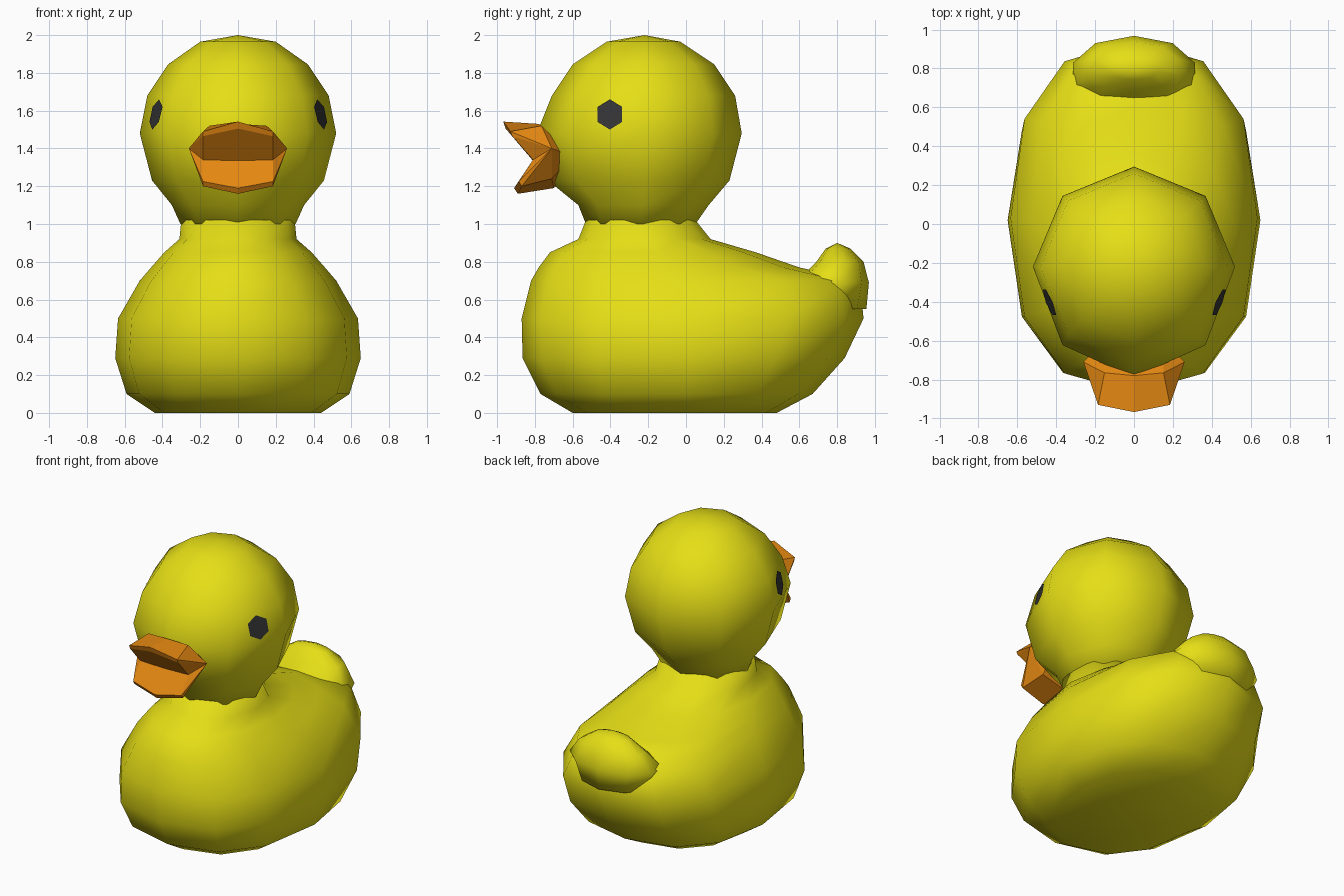
import bpy, bmesh, math
from mathutils import Vector
from mathutils.bvhtree import BVHTree

if "Cube" in bpy.data.objects:
    bpy.data.objects.remove(bpy.data.objects["Cube"])


def material(name, rgb):
    m = bpy.data.materials.new(name)
    m.diffuse_color = (*rgb, 1)
    m.use_nodes = True
    m.node_tree.nodes["Principled BSDF"].inputs["Base Color"].default_value = m.diffuse_color
    return m


YELLOW = material("yellow", (0.79, 0.735, 0.008))
ORANGE = material("orange", (0.79, 0.25, 0.006))
DARK = material("dark_grey", (0.035, 0.035, 0.037))


def finish(bm, name, mat, smooth=False, closed=True):
    bmesh.ops.remove_doubles(bm, verts=bm.verts[:], dist=1e-4)
    if closed:
        bmesh.ops.recalc_face_normals(bm, faces=bm.faces[:])
    for f in bm.faces:
        f.smooth = smooth
    me = bpy.data.meshes.new(name)
    bm.to_mesh(me)
    me.materials.append(mat)
    ob = bpy.data.objects.new(name, me)
    bpy.context.collection.objects.link(ob)
    return ob


def loft(name, rings, sides, mat):
    """Stack of horizontal rings: (z, front y, back y, half width, widest y, roundness)."""
    bm = bmesh.new()
    rows = []
    for z, front, back, half, mid, power in rings:
        row = []
        for i in range(sides):
            a = 2 * math.pi * i / sides - math.pi / 2
            c, s = math.cos(a), math.sin(a)
            x = math.copysign(abs(c) ** (2 / power), c) * half
            r = (back - mid) if s > 0 else (mid - front)
            y = mid + math.copysign(abs(s) ** (2 / power), s) * r
            row.append(bm.verts.new((x, y, z)))
        rows.append(row)
    for lo, hi in zip(rows, rows[1:]):
        for i in range(sides):
            j = (i + 1) % sides
            bm.faces.new((lo[i], lo[j], hi[j], hi[i]))
    bm.faces.new(rows[0][::-1])
    bm.faces.new(rows[-1])
    bmesh.ops.recalc_face_normals(bm, faces=bm.faces[:])
    return finish(bm, name, mat, smooth=True)


# Body, from flat base up to the neck
loft("body", [
    (0.00, -0.60, 0.48, 0.44, 0.00, 2.3),
    (0.10, -0.77, 0.67, 0.59, 0.00, 2.4),
    (0.29, -0.865, 0.84, 0.65, 0.02, 2.4),
    (0.50, -0.87, 0.94, 0.635, 0.03, 2.4),
    (0.70, -0.82, 0.92, 0.52, 0.00, 2.3),
    (0.77, -0.78, 0.60, 0.46, -0.08, 2.2),
    (0.85, -0.72, 0.37, 0.39, -0.15, 2.1),
    (0.92, -0.57, 0.13, 0.31, -0.22, 2),
    (1.02, -0.53, 0.05, 0.30, -0.24, 2)], 12, YELLOW)

# Upturned tail
loft("tail", [
    (0.55, 0.50, 0.955, 0.28, 0.70, 2),
    (0.69, 0.58, 0.968, 0.33, 0.76, 2.1),
    (0.80, 0.69, 0.94, 0.24, 0.80, 2.1),
    (0.87, 0.74, 0.87, 0.13, 0.80, 2),
    (0.90, 0.80, 0.80, 0.00, 0.80, 2)], 10, YELLOW)

# Head
head = loft("head", [
    (1.00, -0.53, 0.05, 0.305, -0.24, 2),
    (1.10, -0.57, 0.12, 0.35, -0.23, 2),
    (1.23, -0.73, 0.23, 0.455, -0.22, 2),
    (1.48, -0.79, 0.295, 0.52, -0.22, 2),
    (1.68, -0.71, 0.26, 0.48, -0.22, 2),
    (1.845, -0.60, 0.15, 0.37, -0.22, 2),
    (1.965, -0.42, -0.03, 0.20, -0.22, 2),
    (2.00, -0.22, -0.22, 0.00, -0.22, 2)], 8, YELLOW)

# Open beak: middle section, mirrored side sections, then a point at each cheek
middle = [(-0.78, 1.53), (-0.967, 1.542), (-0.955, 1.505), (-0.81, 1.335),
          (-0.91, 1.19), (-0.89, 1.16), (-0.70, 1.19), (-0.60, 1.36)]
side = [(-0.765, 1.52), (-0.93, 1.49), (-0.92, 1.465), (-0.81, 1.34),
        (-0.885, 1.225), (-0.87, 1.20), (-0.71, 1.24), (-0.60, 1.36)]
cheek = [(-0.71, 1.40)] * 8
sections = [(-0.26, cheek), (-0.185, side), (0, middle), (0.185, side), (0.26, cheek)]
bm = bmesh.new()
rows = []
for x, pts in sections:
    k = 0.82 if pts is side else 1
    # the bill roots are narrower than the tips
    rows.append([bm.verts.new((x * (k if i in (0, 6, 7) else 1), y, z))
                 for i, (y, z) in enumerate(pts)])
for a, b in zip(rows, rows[1:]):
    for i in range(8):
        j = (i + 1) % 8
        bm.faces.new((a[i], a[j], b[j], b[i]))
finish(bm, "beak", ORANGE)

# Eyes: thin hexagons laid onto the head surface
hb = bmesh.new()
hb.from_mesh(head.data)
tree = BVHTree.FromBMesh(hb)
for sx, label in ((1, "right"), (-1, "left")):
    bm = bmesh.new()

    def on_head(y, z):
        hit = tree.ray_cast(Vector((sx * 2, y, z)), Vector((-sx, 0, 0)))[0]
        return bm.verts.new(hit + Vector((sx * 0.007, -0.003, 0)))

    centre = on_head(-0.40, 1.58)
    rim = [on_head(-0.40 + 0.075 * math.sin(k * math.pi / 3),
                   1.58 + 0.08 * math.cos(k * math.pi / 3)) for k in range(6)]
    for k in range(6):
        tri = (centre, rim[k], rim[(k + 1) % 6])
        f = bm.faces.new(tri)
        f.normal_update()
        if f.normal.x * sx < 0:
            f.normal_flip()
    finish(bm, "eye_" + label, DARK, closed=False)
hb.free()
